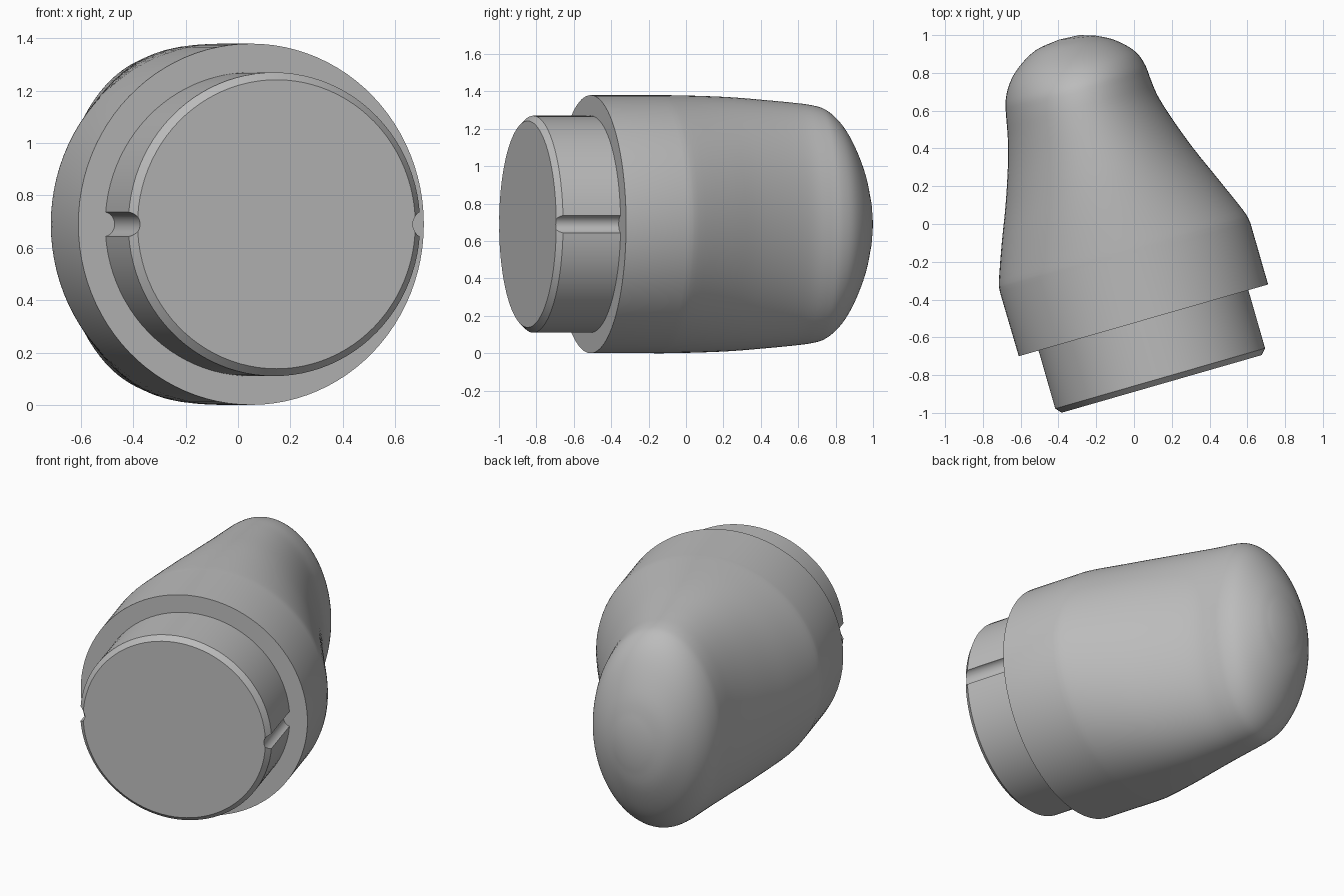
import bpy, bmesh, math
from mathutils import Vector

if "Cube" in bpy.data.objects:
    bpy.data.objects.remove(bpy.data.objects["Cube"])

MID_Z = 0.69
SEGMENTS = 96

grey = bpy.data.materials.new("plain grey")
grey.use_nodes = True
grey.diffuse_color = (0.5, 0.5, 0.5, 1)
grey.node_tree.nodes["Principled BSDF"].inputs["Base Color"].default_value = (0.5, 0.5, 0.5, 1)


def loft(name, sections, tip=None):
    """Skin upright elliptical rings, each given as (left xy, right xy, half height)."""
    bm = bmesh.new()
    rings = []
    for lx, ly, rx, ry, h in sections:
        mid = Vector(((lx + rx) / 2, (ly + ry) / 2, MID_Z))
        side = Vector(((rx - lx) / 2, (ry - ly) / 2, 0))
        turns = [2 * math.pi * i / SEGMENTS for i in range(SEGMENTS)]
        rings.append([bm.verts.new(mid + side * math.cos(t) + Vector((0, 0, h * math.sin(t))))
                      for t in turns])
    for a, b in zip(rings, rings[1:]):
        for i in range(SEGMENTS):
            j = (i + 1) % SEGMENTS
            bm.faces.new((a[i], a[j], b[j], b[i]))
    bm.faces.new(rings[0])
    if tip:
        apex = bm.verts.new(tip)
        for i in range(SEGMENTS):
            bm.faces.new((rings[-1][i], rings[-1][(i + 1) % SEGMENTS], apex))
    else:
        bm.faces.new(rings[-1])
    bmesh.ops.recalc_face_normals(bm, faces=bm.faces)
    mesh = bpy.data.meshes.new(name)
    bm.to_mesh(mesh)
    bm.free()
    mesh.materials.append(grey)
    obj = bpy.data.objects.new(name, mesh)
    bpy.context.collection.objects.link(obj)
    return obj


def smooth_rows(rows, steps=4):
    """Catmull-Rom interpolation through the section rows."""
    rows = [Vector(r) for r in rows]
    padded = [rows[0] * 2 - rows[1]] + rows + [rows[-1] * 2 - rows[-2]]
    out = []
    for p, a, b, q in zip(padded, padded[1:], padded[2:], padded[3:]):
        for s in range(steps):
            t = s / steps
            out.append(a + (b - p) * t / 2 + (p * 2 - a * 5 + b * 4 - q) * t * t / 2
                       + (a * 3 - p - b * 3 + q) * t ** 3 / 2)
    return out + [rows[-1]]


def shade(obj, degrees):
    bpy.ops.object.select_all(action='DESELECT')
    obj.select_set(True)
    bpy.context.view_layer.objects.active = obj
    bpy.ops.object.shade_smooth_by_angle(angle=math.radians(degrees))


# Body: straight collar, tapering shoulder, rounded oval head
collar = (-0.61, -0.70, 0.71, -0.32, 0.69)
shoulder = [
    (-0.71, -0.36, 0.615, 0.01, 0.69),
    (-0.715, -0.30, 0.58, 0.07, 0.69),
    (-0.70, -0.10, 0.44, 0.245, 0.686),
    (-0.68, 0.10, 0.315, 0.40, 0.678),
    (-0.668, 0.30, 0.20, 0.56, 0.663),
    (-0.668, 0.45, 0.125, 0.68, 0.65),
    (-0.677, 0.57, 0.085, 0.775, 0.636),
    (-0.68, 0.65, 0.06, 0.84, 0.61),
    (-0.66, 0.74, 0.02, 0.90, 0.54),
    (-0.61, 0.83, -0.04, 0.945, 0.43),
    (-0.52, 0.92, -0.12, 0.98, 0.28),
    (-0.40, 0.975, -0.20, 0.997, 0.13),
]
body = loft("body", [collar] + smooth_rows(shoulder), tip=(-0.29, 1.0, MID_Z))
shade(body, 40)

# Plug: short chamfered cylinder on the tilted collar face
tilt = math.atan2(0.38, 1.32)
across = Vector((math.cos(tilt), math.sin(tilt), 0))
outward = Vector((math.sin(tilt), -math.cos(tilt), 0))
base = Vector((0.05, -0.51, MID_Z))


def disc(depth, radius):
    c = base + outward * depth
    l, r = c - across * radius, c + across * radius
    return (l.x, l.y, r.x, r.y, radius)


plug = loft("plug", [disc(-0.03, 0.58), disc(0.32, 0.58), disc(0.35, 0.552)])

# Side grooves cut along the plug
for sign in (-1, 1):
    centre = base + outward * 0.2 + across * sign * 0.59
    bpy.ops.mesh.primitive_cylinder_add(vertices=32, radius=0.048, depth=0.6, location=centre)
    cutter = bpy.context.object
    cutter.name = "groove_cutter"
    cutter.rotation_euler = outward.to_track_quat('Z', 'Y').to_euler()
    cutter.hide_render = True
    cutter.data.materials.append(grey)
    cut = plug.modifiers.new("groove", 'BOOLEAN')
    cut.operation = 'DIFFERENCE'
    cut.solver = 'EXACT'
    cut.object = cutter
    bpy.context.view_layer.objects.active = plug
    bpy.ops.object.modifier_apply(modifier=cut.name)
    bpy.data.objects.remove(cutter)
shade(plug, 30)
